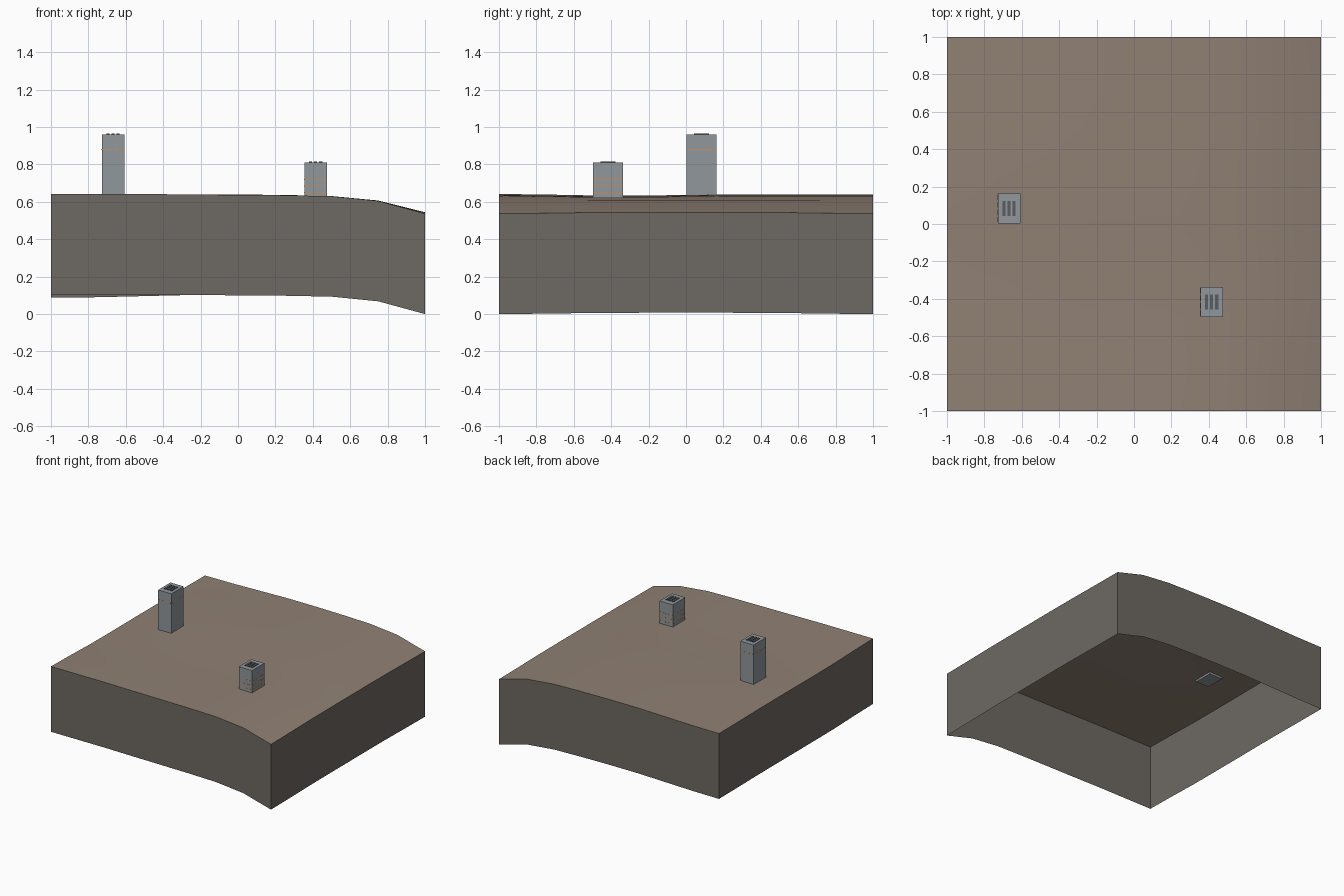
import bpy, bmesh
from mathutils import Matrix, Vector

cube = bpy.data.objects.get("Cube")
if cube:
    bpy.data.objects.remove(cube)


def material(name, rgb):
    mat = bpy.data.materials.new(name)
    mat.use_nodes = True
    colour = (*rgb, 1)
    mat.diffuse_color = colour
    mat.node_tree.nodes["Principled BSDF"].inputs["Base Color"].default_value = colour
    return mat


SOIL = material("soil_brown", (0.28, 0.22, 0.175))
EARTH = material("dark_earth", (0.155, 0.138, 0.122))
CONCRETE = material("blue_grey_concrete", (0.28, 0.31, 0.33))
VENT = material("dark_vent", (0.1, 0.11, 0.12))
LAMP = material("orange_window", (0.7, 0.26, 0.06))

# Ground height along x for several depths, easing between them
PROFILES = [
    (-1.0, [.642, .642, .642, .639, .637, .635, .630, .605, .537]),
    (-0.35, [.629, .632, .633, .630, .629, .629, .625, .606, .544]),
    (0.35, [.630, .636, .640, .640, .639, .637, .631, .607, .544]),
    (1.0, [.625, .627, .633, .639, .639, .636, .630, .605, .537]),
]


def ground_height(x, y):
    column = min(8, max(0, round((x + 1) * 4)))
    for (y0, row0), (y1, row1) in zip(PROFILES, PROFILES[1:]):
        if y <= y1 + 1e-4:
            t = (y - y0) / (y1 - y0)
            t = t * t * (3 - 2 * t)
            return row0[column] * (1 - t) + row1[column] * t


def ground_mesh():
    bm = bmesh.new()
    bmesh.ops.create_grid(bm, x_segments=8, y_segments=8, size=1)
    for v in bm.verts:
        v.co.z = ground_height(v.co.x, v.co.y)
    return bm


def finish(bm, name, mat, smooth=False):
    mesh = bpy.data.meshes.new(name)
    for face in bm.faces:
        face.smooth = smooth
    bm.to_mesh(mesh)
    bm.free()
    mesh.materials.append(mat)
    obj = bpy.data.objects.new(name, mesh)
    bpy.context.collection.objects.link(obj)
    return obj


# Rolling ground surface
finish(ground_mesh(), "ground_surface", SOIL, smooth=True)

# Skirt hanging from the ground edge, open underneath
bm = ground_mesh()
surface = list(bm.faces)
edges = [e for e in bm.edges if e.is_boundary]
result = bmesh.ops.extrude_edge_only(bm, edges=edges)
for item in result["geom"]:
    if isinstance(item, bmesh.types.BMVert):
        item.co.z -= 0.537
bmesh.ops.delete(bm, geom=surface, context='FACES')
for face in bm.faces:
    face.normal_update()
    centre = face.calc_center_median()
    if face.normal.x * centre.x + face.normal.y * centre.y < 0:
        face.normal_flip()
finish(bm, "ground_skirt", EARTH)


def add_box(bm, centre, size):
    bmesh.ops.create_cube(bm, size=1, matrix=Matrix.Translation(centre)
                          @ Matrix.Diagonal((*size, 1)))


def tower(name, x, y, base, top, window_heights):
    width, depth = 0.12, 0.16
    # Plain block sunk slightly into the ground
    bm = bmesh.new()
    low = base - 0.01
    add_box(bm, Vector((x, y, (low + top) / 2)), (width, depth, top - low))
    finish(bm, name + "_block", CONCRETE)

    # Three roof vents
    bm = bmesh.new()
    for i in (-1, 0, 1):
        add_box(bm, Vector((x + i * 0.027, y, top + 0.002)), (0.017, 0.08, 0.006))
    finish(bm, name + "_roof_vents", VENT)

    # Rows of narrow lit windows on all four walls
    bm = bmesh.new()
    for z in window_heights:
        for side in (-1, 1):
            for i in range(4):
                t = (i + 0.5) / 4 - 0.5
                add_box(bm, Vector((x + t * width, y + side * depth / 2, z)),
                        (width * 0.17, 0.002, 0.005))
                add_box(bm, Vector((x + side * width / 2, y + t * depth, z)),
                        (0.002, depth * 0.17, 0.005))
    finish(bm, name + "_windows", LAMP)


tower("tall_tower", -0.668, 0.083, 0.63, 0.96, [0.88])
tower("short_tower", 0.415, -0.417, 0.62, 0.81, [0.65, 0.685, 0.72])
